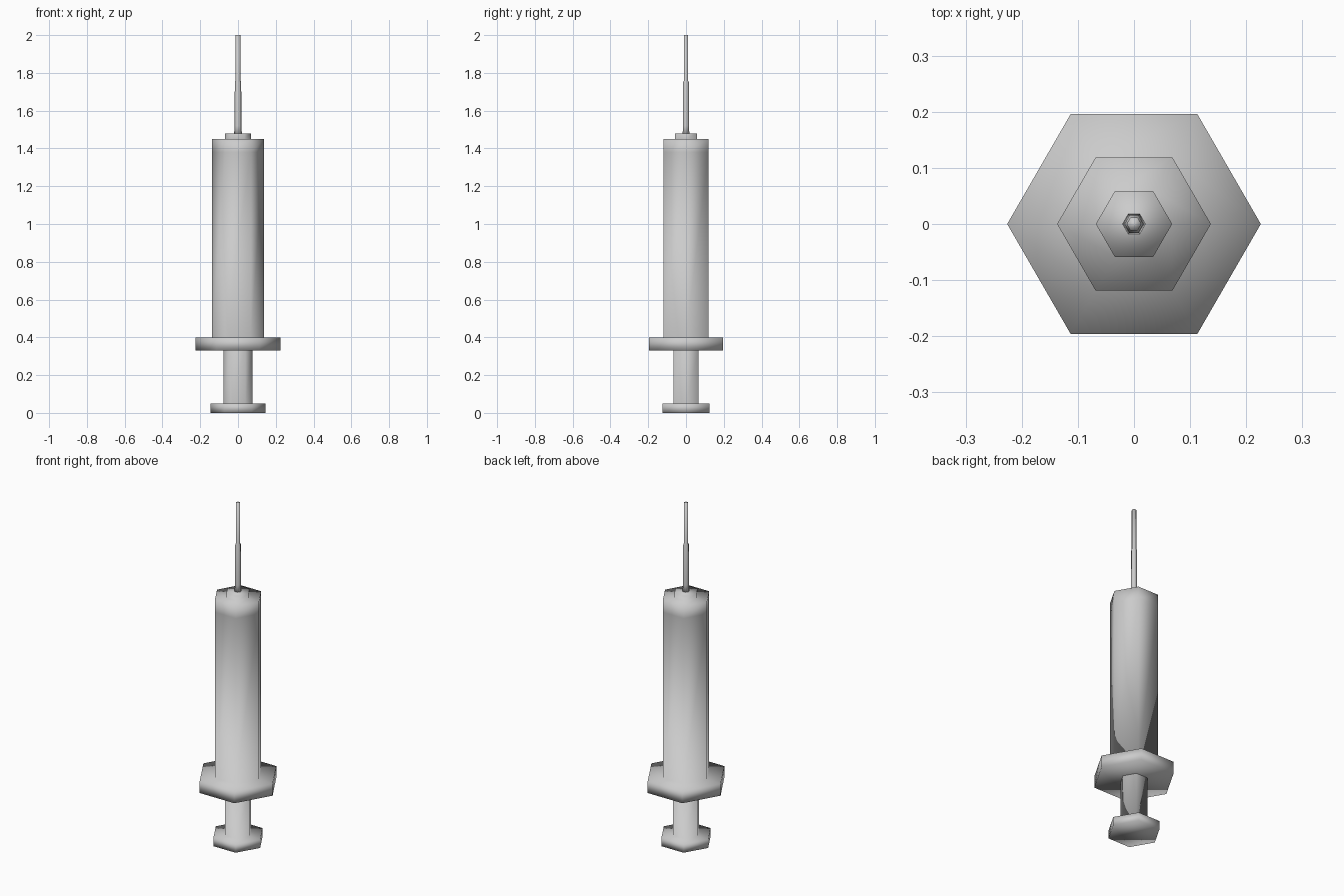
import bpy, bmesh, math

if "Cube" in bpy.data.objects:
    bpy.data.objects.remove(bpy.data.objects["Cube"])

SIDES = 6


def lathe(name, profile):
    """Six-sided turned part from (radius, height) points, closed at both ends."""
    bm = bmesh.new()
    rings = []
    for r, z in profile:
        rings.append([bm.verts.new((r * math.cos(math.tau * i / SIDES),
                                    r * math.sin(math.tau * i / SIDES), z))
                      for i in range(SIDES)])
    for low, high in zip(rings, rings[1:]):
        for i in range(SIDES):
            j = (i + 1) % SIDES
            bm.faces.new((low[i], low[j], high[j], high[i]))
    bm.faces.new(rings[0][::-1])
    bm.faces.new(rings[-1])
    # the whole model is softly shaded, caps included
    for f in bm.faces:
        f.smooth = True
    mesh = bpy.data.meshes.new(name)
    bm.to_mesh(mesh)
    bm.free()
    obj = bpy.data.objects.new(name, mesh)
    bpy.context.collection.objects.link(obj)
    return obj


# Plunger: thumb disc and rod running into the barrel
lathe("plunger", [(0.145, 0.0), (0.145, 0.05), (0.077, 0.05), (0.077, 0.34)])

# Barrel: finger flange, tube and needle hub
lathe("barrel", [(0.226, 0.33), (0.226, 0.40), (0.137, 0.40), (0.137, 1.38),
                 (0.137, 1.45), (0.068, 1.45), (0.068, 1.48)])

# Needle: slightly flared base, stepping down to a thin tip
lathe("needle", [(0.021, 1.47), (0.018, 1.52), (0.017, 1.75),
                 (0.013, 1.76), (0.013, 2.0)])
